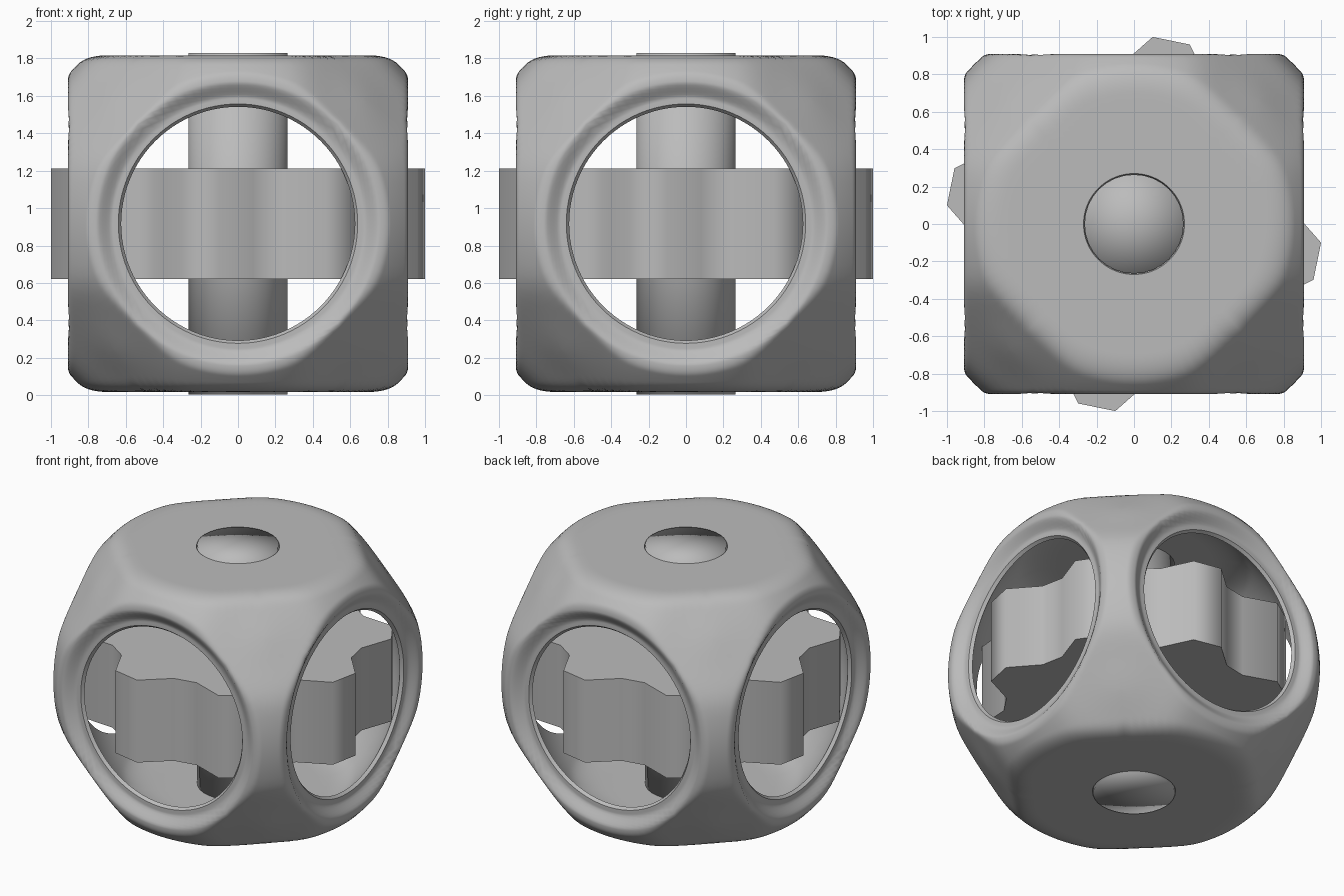
import bpy, bmesh, math
from mathutils import Vector

if "Cube" in bpy.data.objects:
    bpy.data.objects.remove(bpy.data.objects["Cube"])

CZ = 0.917          # height of the centre
HALF = 0.91         # half width of the side faces
TOP = 0.90          # half height of the top and bottom faces
N, M = 96, 30       # segments around each opening, rings outward

grey = bpy.data.materials.new("grey")
grey.diffuse_color = (0.5, 0.5, 0.5, 1)
grey.use_nodes = True
grey.node_tree.nodes["Principled BSDF"].inputs["Base Color"].default_value = grey.diffuse_color


def finish(bm, name, angle):
    bmesh.ops.remove_doubles(bm, verts=bm.verts, dist=1e-4)
    bmesh.ops.recalc_face_normals(bm, faces=bm.faces)
    me = bpy.data.meshes.new(name)
    bm.to_mesh(me)
    bm.free()
    me.materials.append(grey)
    ob = bpy.data.objects.new(name, me)
    bpy.context.collection.objects.link(ob)
    ob.location.z = CZ
    bpy.ops.object.select_all(action='DESELECT')
    ob.select_set(True)
    bpy.context.view_layer.objects.active = ob
    bpy.ops.object.shade_smooth_by_angle(angle=math.radians(angle))
    return ob


def smin(a, b, k):
    h = max(k - abs(a - b), 0) / k
    return min(a, b) - h * h * k / 4


def smoothstep(a, b, x):
    x = min(max((x - a) / (b - a), 0), 1)
    return x * x * (3 - 2 * x)


# Shell: sphere cut by a cube, with shallow corners, as distance from the centre
def outer(d, is_side, t):
    q = 27 * (d.x * d.y * d.z) ** 2
    r = 1.208 - 0.045 * smoothstep(0.3, 1.0, q)
    side = HALF
    if is_side:                                # stepped lip of side openings
        side -= 0.045 * (1 - smoothstep(0.78, 0.83, t))
    for c, dist in ((d.x, side), (d.y, side), (d.z, TOP)):
        if abs(c) > 0.3:
            r = smin(r, dist / abs(c), 0.07 if dist == TOP else 0.025)
    return r


def inner(d):
    r = 1.05
    if abs(d.z) > 0.3:
        r = smin(r, 0.80 / abs(d.z), 0.1)
    return r


def build_shell():
    bm = bmesh.new()
    axes = [Vector(v) for v in ((1, 0, 0), (-1, 0, 0), (0, 1, 0),
                                (0, -1, 0), (0, 0, 1), (0, 0, -1))]
    for ax in axes:
        is_side = ax.z == 0
        u = Vector((ax.y, ax.z, ax.x))
        v = ax.cross(u)
        t0 = 0.74 if is_side else 0.30
        out, inn = [], []
        for j in range(M + 1):
            f = j / M
            ro, ri = [], []
            for i in range(N):
                a = 2 * math.pi * i / N
                c, s = math.cos(a), math.sin(a)
                t = t0 + (1 / max(abs(c), abs(s)) - t0) * f
                d = (ax + u * (c * t) + v * (s * t)).normalized()
                ro.append(bm.verts.new(d * outer(d, is_side, t)))
                ri.append(bm.verts.new(d * inner(d)))
            out.append(ro)
            inn.append(ri)
        strips = [(out[j], out[j + 1]) for j in range(M)]
        strips += [(inn[j + 1], inn[j]) for j in range(M)]
        strips.append((inn[0], out[0]))        # wall of the opening
        for p, q in strips:
            for i in range(N):
                k = (i + 1) % N
                bm.faces.new((p[i], p[k], q[k], q[i]))
    finish(bm, "shell", 50)


# Eight-toothed wheel inside the shell
def build_wheel():
    bm = bmesh.new()
    pts = []
    for n in range(8):
        base = 78.5 + 45 * n
        for off, r in ((-5.8, 1.005), (5.8, 1.005), (17, 0.845), (28, 0.845)):
            a = math.radians(base + off)
            pts.append((r * math.cos(a), r * math.sin(a)))
    low, high = [[bm.verts.new((x, y, z)) for x, y in pts] for z in (-0.295, 0.295)]
    bm.faces.new(low[::-1])
    bm.faces.new(high)
    for i in range(len(pts)):
        k = (i + 1) % len(pts)
        bm.faces.new((low[i], low[k], high[k], high[i]))
    finish(bm, "toothed_wheel", 65)


# Axle: plain cylinder whose flat ends are shaded smoothly into its sides
def build_axle():
    bm = bmesh.new()
    bmesh.ops.create_cone(bm, cap_ends=True, cap_tris=True, segments=32,
                          radius1=0.265, radius2=0.265, depth=1.826)
    finish(bm, "axle", 180)


build_shell()
build_wheel()
build_axle()
